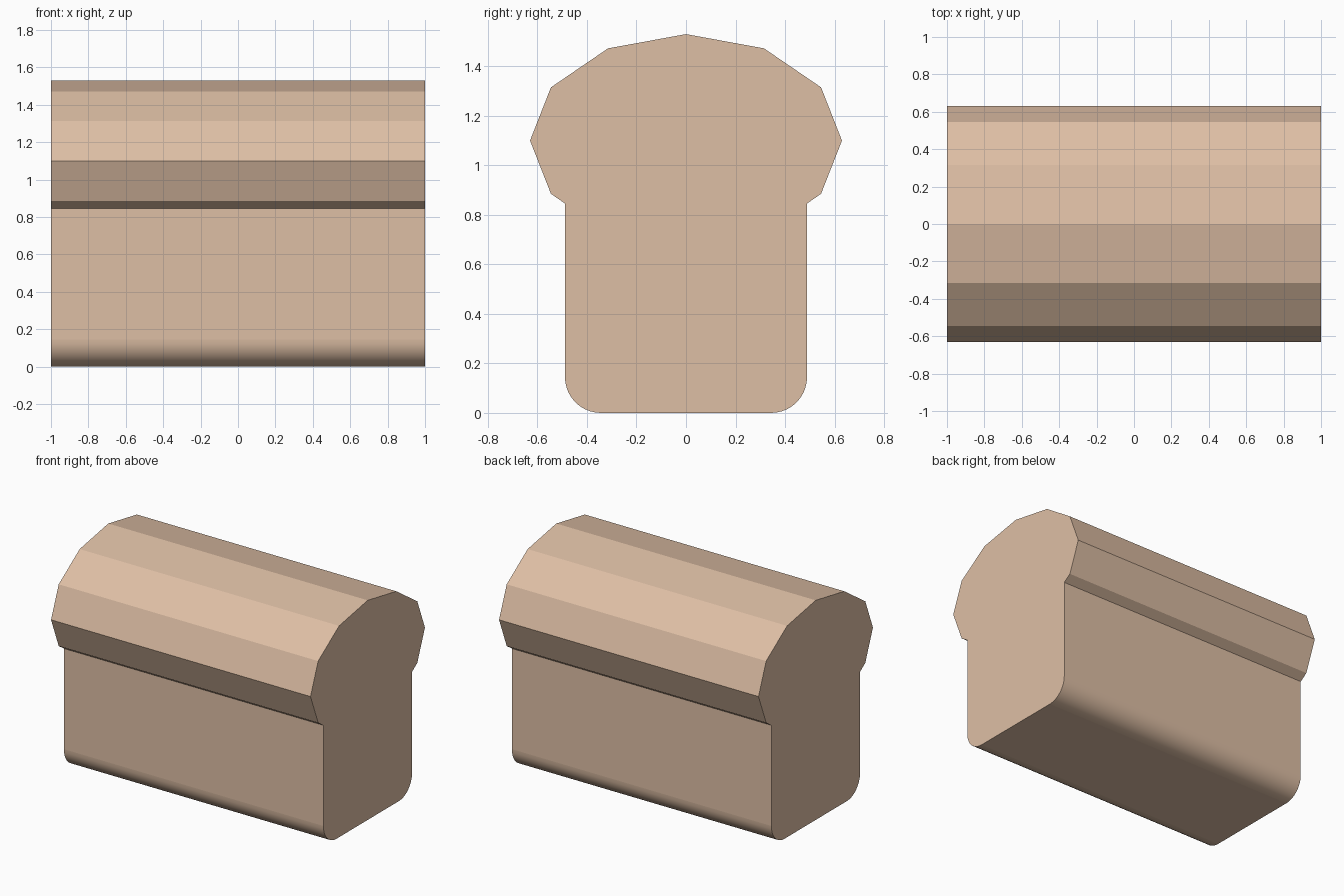
import bpy, bmesh
from math import sin, cos, radians

cube = bpy.data.objects.get("Cube")
if cube:
    bpy.data.objects.remove(cube)

# Loaf proportions
HALF_LENGTH = 1.0
TOP_Y, TOP_Z, TOP_CENTRE = 0.63, 0.43, 1.1
BODY_Y, SHOULDER_Z = 0.489, 0.846
FILLET, STEPS = 0.145, 10

crust = bpy.data.materials.new("bread crust")
crust.use_nodes = True
colour = (0.73, 0.52, 0.375, 1)
crust.diffuse_color = colour
crust.node_tree.nodes["Principled BSDF"].inputs["Base Color"].default_value = colour


def half_outline():
    """Right half of the slice, from the bottom up to just below the peak."""
    points = []
    for i in range(STEPS + 1):              # rounded bottom corner
        a = radians(-90 + 90 * i / STEPS)
        points.append((BODY_Y - FILLET + FILLET * cos(a), FILLET + FILLET * sin(a)))
    points.append((BODY_Y, SHOULDER_Z))     # straight side
    for deg in (-30, 0, 30, 60):            # faceted, squashed crown
        a = radians(deg)
        points.append((TOP_Y * cos(a), TOP_CENTRE + TOP_Z * sin(a)))
    return points


half = half_outline()
outline = half + [(0, TOP_CENTRE + TOP_Z)] + [(-y, z) for y, z in reversed(half)]

# Extrude the slice along the loaf
bm = bmesh.new()
end = bm.faces.new([bm.verts.new((-HALF_LENGTH, y, z)) for y, z in outline])
moved = bmesh.ops.extrude_face_region(bm, geom=[end], use_keep_orig=True)["geom"]
bmesh.ops.translate(bm, vec=(2 * HALF_LENGTH, 0, 0),
                    verts=[g for g in moved if isinstance(g, bmesh.types.BMVert)])
bmesh.ops.recalc_face_normals(bm, faces=bm.faces)

# Only the rounded lower corners are smooth
for face in bm.faces:
    face.smooth = (abs(face.normal.x) < 0.5 and face.calc_center_median().z < FILLET
                   and abs(face.normal.y) > 0.01)

mesh = bpy.data.meshes.new("bread_loaf")
bm.to_mesh(mesh)
bm.free()
mesh.materials.append(crust)
bpy.context.collection.objects.link(bpy.data.objects.new("bread_loaf", mesh))
